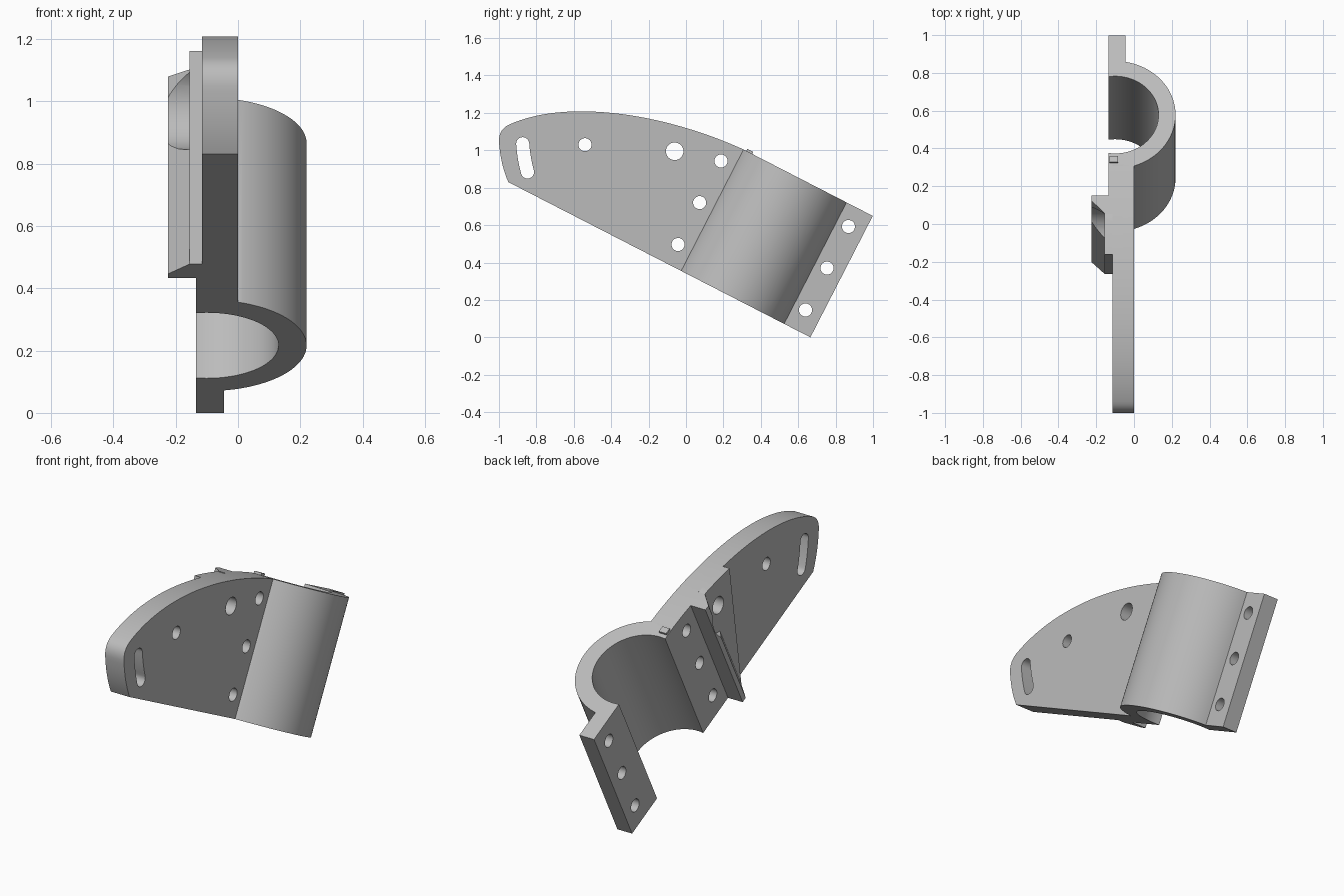
import bpy, bmesh, math
from mathutils import Vector
from mathutils.geometry import interpolate_bezier

cube = bpy.data.objects.get("Cube")
if cube:
    bpy.data.objects.remove(cube, do_unlink=True)

grey = bpy.data.materials.new("plain grey")
grey.use_nodes = True
colour = (0.5, 0.5, 0.5, 1)
grey.diffuse_color = colour
grey.node_tree.nodes["Principled BSDF"].inputs["Base Color"].default_value = colour

TILT = math.radians(27.2)
C, S = math.cos(TILT), math.sin(TILT)
HEIGHT = 0.73


def tilted(u, v):
    """Clamp coordinates (across, along the tube) to side-plane (y, z)."""
    return (0.665 + C * u + S * v, -S * u + C * v)


def solid(name, bottom, top):
    """Prism between two matching loops of points."""
    bm = bmesh.new()
    a = [bm.verts.new(p) for p in bottom]
    b = [bm.verts.new(p) for p in top]
    bm.faces.new(a)
    bm.faces.new(b)
    for i in range(len(a)):
        j = (i + 1) % len(a)
        bm.faces.new((a[i], a[j], b[j], b[i]))
    bmesh.ops.recalc_face_normals(bm, faces=bm.faces)
    mesh = bpy.data.meshes.new(name)
    bm.to_mesh(mesh)
    bm.free()
    mesh.materials.append(grey)
    obj = bpy.data.objects.new(name, mesh)
    bpy.context.collection.objects.link(obj)
    return obj


def side_prism(name, outline, x0, x1):
    return solid(name, [(x0, *p) for p in outline], [(x1, *p) for p in outline])


def tube_prism(name, profile, v0, v1):
    return solid(name, *[[(x, *tilted(u, v)) for u, x in profile] for v in (v0, v1)])


def combine(target, tool, operation):
    mod = target.modifiers.new(operation, "BOOLEAN")
    mod.operation, mod.solver, mod.object = operation, "EXACT", tool
    bpy.context.view_layer.objects.active = target
    bpy.ops.object.modifier_apply(modifier=mod.name)
    bpy.data.objects.remove(tool, do_unlink=True)


def arc(cx, cy, r, a0, a1, n):
    return [(cx + r * math.cos(a0 + (a1 - a0) * i / n),
             cy + r * math.sin(a0 + (a1 - a0) * i / n)) for i in range(n + 1)]


def bezier(n, *pts):
    return [tuple(p)[:2] for p in interpolate_bezier(*[Vector(p) for p in pts], n)]


# Half-tube clamp with its two flanges and the chamfered ridge
CU, CX, R_OUT, R_IN = -0.473, -0.10, 0.32, 0.23
out0, out1 = math.asin(0.055 / R_OUT), math.pi - math.asin(0.10 / R_OUT)
dip = math.asin(0.035 / R_IN)
profile = [(0, -0.135), (0, -0.045)]
profile += arc(CU, CX, R_OUT, out0, out1, 48)
profile += [(-0.777, -0.03), (-1.045, -0.03), (-1.045, -0.155), (-0.975, -0.225),
            (-0.945, -0.225), (-0.945, -0.135)]
profile += arc(CU, CX, R_IN, math.pi + dip, -dip, 48)
bracket = tube_prism("clamp_bracket", profile, 0, HEIGHT)

# Curved upper edge of the arm trims the ridge
joint = tilted(-0.777, HEIGHT)
crown = bezier(40, (-0.94, 1.14), (-0.62, 1.28), (-0.10, 1.19), joint)
back = [p for p in crown if p[1] < 1.2 and p[0] > -0.185]
trim = side_prism("trim", back + [(joint[0], 1.5), (back[0][0], 1.5)], -0.4, 0.1)
combine(bracket, trim, "DIFFERENCE")

# Flat arm with rounded nose
nose = bezier(12, (-0.95, 0.83), (-0.98, 0.9), (-0.995, 0.97), (-1, 1.05))
nose += bezier(10, (-1, 1.05), (-1, 1.10), (-0.975, 1.125), (-0.94, 1.14))[1:]
outline = [tilted(-0.74, 0)] + nose + crown[1:] + [tilted(-0.74, HEIGHT)]
combine(bracket, side_prism("arm", outline, -0.115, 0), "UNION")

# Raised wedge pad beside the ridge
pad = [tilted(-1.0, 0), tilted(-1.045, 0)] + [p for p in back if p[0] < 0.06]
pad.append(tilted(-1.0, 0.69))
combine(bracket, side_prism("pad", pad, -0.155, -0.06), "UNION")

# Clearance pocket around the pivot hole
pivot = tilted(-1.10, 0.553)
turn = 2 * math.pi


def drill(centre, r, x0=-0.4, x1=0.2):
    circle = arc(*centre, r, 0, turn, 32)[:-1]
    combine(bracket, side_prism("drill", circle, x0, x1), "DIFFERENCE")


drill(pivot, 0.15, -0.4, -0.155)

# Pivot, arm and flange holes
drill(pivot, 0.047)
drill((-0.54, 1.03), 0.035)
for u in (-0.09, -0.856):
    for v in (0.118, 0.37, 0.62):
        drill(tilted(u, v), 0.035)

# Curved adjusting slot
sc, sr, sw = (-0.09, 1.09), 0.785, 0.035
s0, s1 = math.radians(184), math.radians(195.2)
end0, end1 = arc(*sc, sr, s0, s1, 1)
slot = arc(*sc, sr + sw, s0, s1, 10)
slot += arc(*end1, sw, s1, s1 + math.pi, 12)[1:-1]
slot += arc(*sc, sr - sw, s1, s0, 10)
slot += arc(*end0, sw, s0 + math.pi, s0 + turn, 12)[1:-1]
combine(bracket, side_prism("slot", slot, -0.4, 0.2), "DIFFERENCE")

# Small nub on the clamp rim
nub = tube_prism("rim_nub", [(-0.76, -0.13), (-0.725, -0.13),
                             (-0.725, -0.085), (-0.76, -0.085)], 0.72, 0.742)

# Smooth curved surfaces, keep edges crisp
bpy.ops.object.select_all(action="DESELECT")
bracket.select_set(True)
bpy.context.view_layer.objects.active = bracket
bpy.ops.object.shade_smooth_by_angle(angle=math.radians(25))
